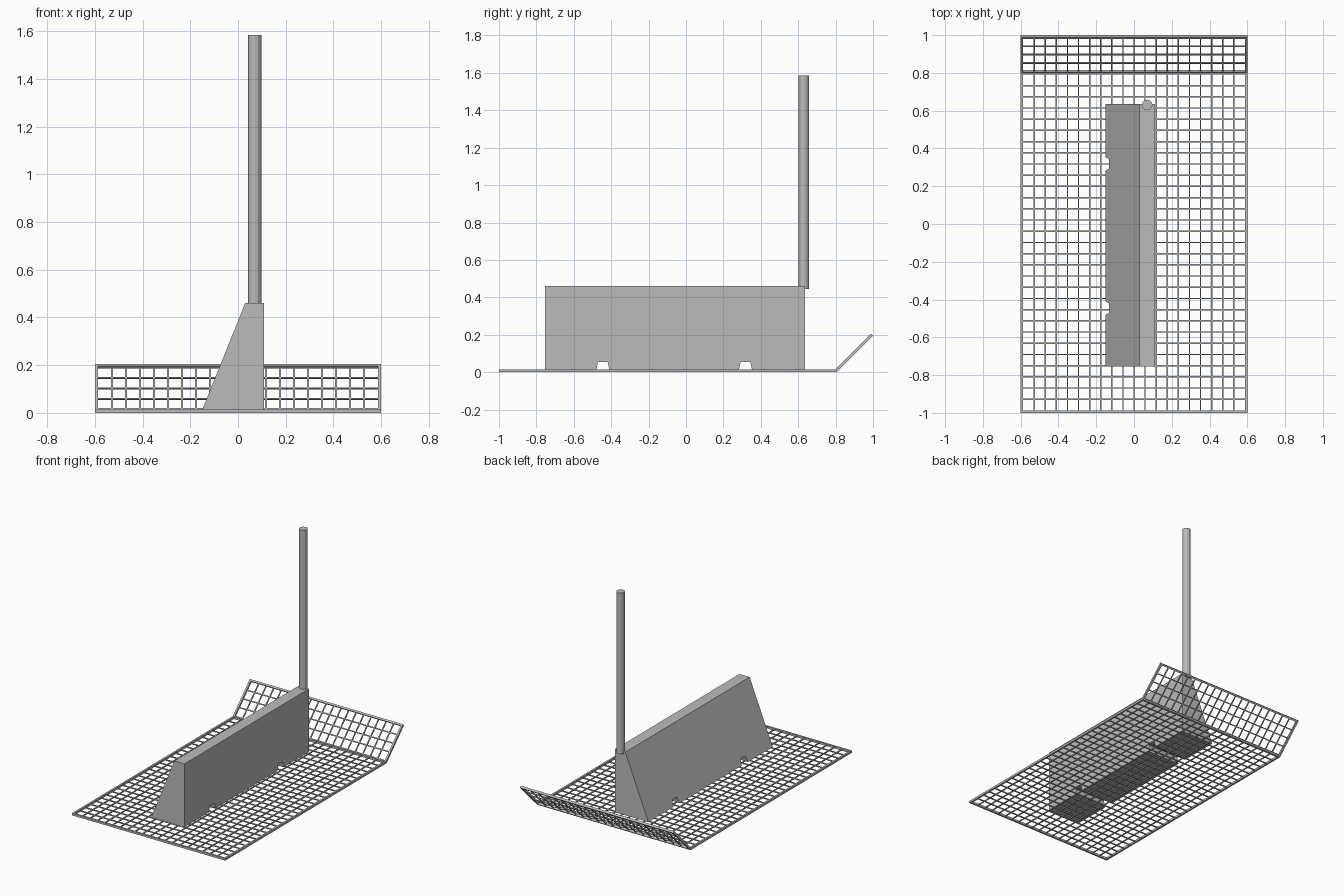
import bpy, bmesh, math
from mathutils import Matrix, Vector

cube = bpy.data.objects.get("Cube")
if cube:
    bpy.data.objects.remove(cube, do_unlink=True)

grey = bpy.data.materials.new("plain_grey")
grey.use_nodes = True
colour = (0.5, 0.5, 0.5, 1)
grey.diffuse_color = colour
grey.node_tree.nodes["Principled BSDF"].inputs["Base Color"].default_value = colour


def finish(name, bm):
    bmesh.ops.recalc_face_normals(bm, faces=bm.faces)
    mesh = bpy.data.meshes.new(name)
    bm.to_mesh(mesh)
    bm.free()
    mesh.materials.append(grey)
    obj = bpy.data.objects.new(name, mesh)
    bpy.context.collection.objects.link(obj)
    return obj


def add_box(bm, low, high):
    low, high = Vector(low), Vector(high)
    place = Matrix.Translation((low + high) / 2) @ Matrix.Diagonal((*(high - low), 1))
    bmesh.ops.create_cube(bm, size=1, matrix=place)


def extrude_profile(bm, points, direction):
    face = bm.faces.new([bm.verts.new(p) for p in points])
    result = bmesh.ops.extrude_face_region(bm, geom=[face])
    verts = [g for g in result["geom"] if isinstance(g, bmesh.types.BMVert)]
    bmesh.ops.translate(bm, verts=verts, vec=direction)


HALF, RIM, THICK, BAR = 0.6, 0.013, 0.015, 0.007


def mesh_panel(name, length, rows, columns):
    """Rimmed wire panel lying flat, running from y = 0 to y = length."""
    bm = bmesh.new()
    # rim
    for x in (-HALF, HALF - RIM):
        add_box(bm, (x, 0, 0), (x + RIM, length, THICK))
    for y in (0, length - RIM):
        add_box(bm, (-HALF + RIM, y, 0), (HALF - RIM, y + RIM, THICK))
    # wires
    low, high = (THICK - BAR) / 2, (THICK + BAR) / 2
    inner = HALF - RIM
    for i in range(1, columns):
        x = -inner + 2 * inner * i / columns
        add_box(bm, (x - BAR / 2, RIM, low), (x + BAR / 2, length - RIM, high))
    for i in range(1, rows):
        y = RIM + (length - 2 * RIM) * i / rows
        add_box(bm, (-inner, y - BAR / 2, low), (inner, y + BAR / 2, high))
    return finish(name, bm)


# Flat floor mesh and raised rear mesh
HINGE = 0.805
floor = mesh_panel("floor_mesh", HINGE + 1, 30, 20)
floor.location.y = -1
rear = mesh_panel("rear_ramp_mesh", 0.275, 4, 20)
rear.location.y = HINGE
rear.rotation_euler.x = math.radians(45)

# Barrier wall: side outline with two drain notches, then sloped on one side
FRONT, BACK, BASE, TOP = -0.755, 0.635, 0.013, 0.46
outline = [(FRONT, BASE)]
for y in (-0.445, 0.318):
    outline += [(y - 0.035, BASE), (y - 0.026, 0.055), (y + 0.026, 0.055), (y + 0.035, BASE)]
outline += [(BACK, BASE), (BACK, TOP), (FRONT, TOP)]
bm = bmesh.new()
extrude_profile(bm, [(0.11, y, z) for y, z in outline], (-0.26, 0, 0))
for v in bm.verts:
    if v.co.x < 0:
        v.co.x += 0.18 * (v.co.z - BASE) / (TOP - BASE)
finish("barrier_wall", bm)

# Pole at the rear end of the wall
bm = bmesh.new()
bmesh.ops.create_cone(bm, cap_ends=True, segments=12, radius1=0.028, radius2=0.028,
                      depth=1.14, matrix=Matrix.Translation((0.07, 0.63, 1.015)))
finish("pole", bm)
